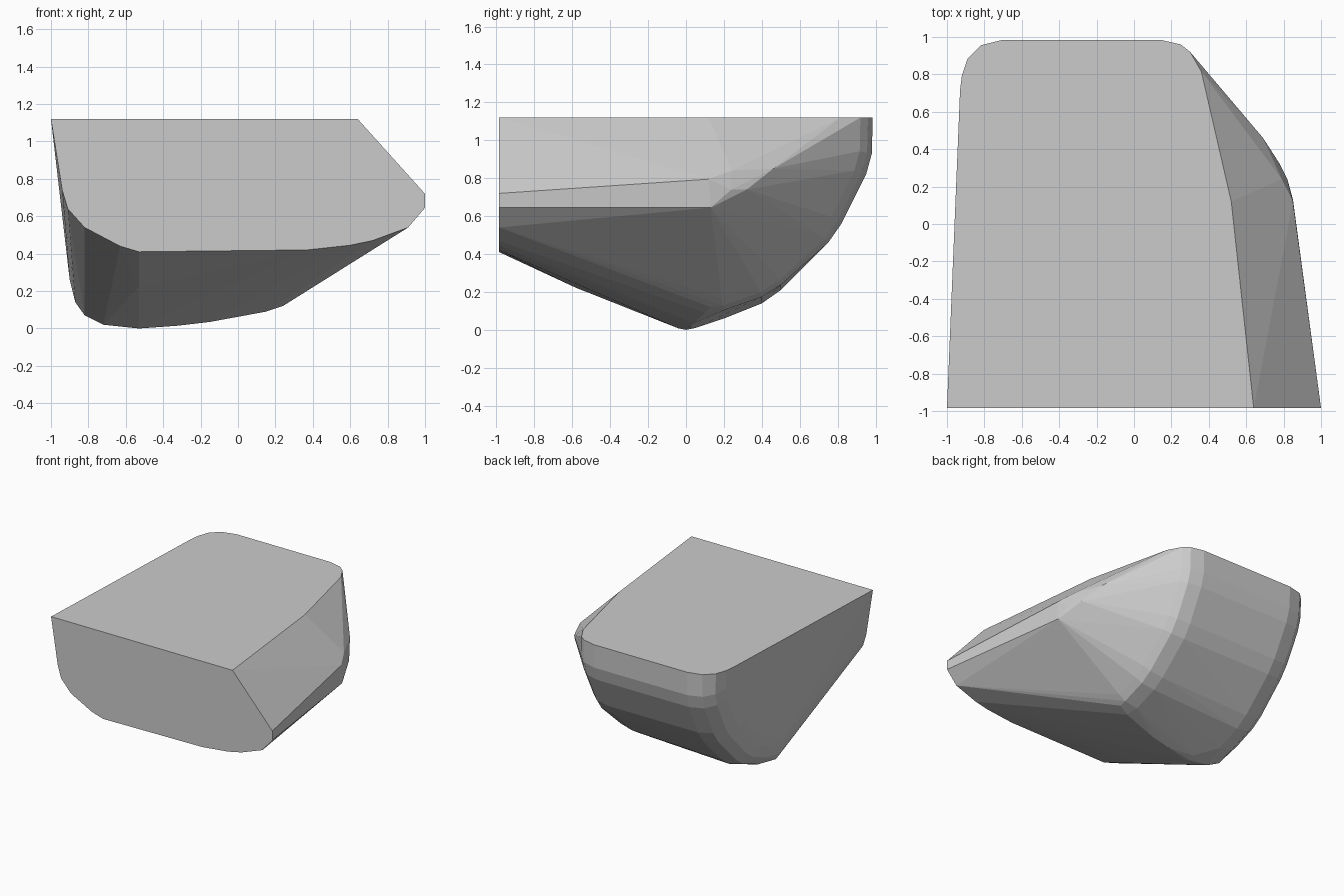
import bpy, bmesh, math

TOP, FRONT = 1.12, -0.985
points = []

# Front face outline (x, z)
front = [(-1, TOP), (0.64, TOP), (1, 0.72), (1, 0.645), (0.91, 0.54), (0.72, 0.47),
         (0.6, 0.445), (0.37, 0.42), (-0.53, 0.41), (-0.63, 0.44), (-0.82, 0.54),
         (-0.91, 0.64), (-0.94, 0.74)]
points += [(x, FRONT, z) for x, z in front]

# Keel line across the bottom (x, y, z)
points += [(-0.9, 0.02, 0.26), (-0.87, 0.02, 0.14), (-0.82, 0.01, 0.07),
           (-0.72, 0, 0.02), (-0.53, 0, 0), (-0.53, -0.04, 0.008), (-0.53, 0.05, 0.01),
           (-0.32, 0.02, 0.015), (-0.15, 0.04, 0.035), (0.15, 0.1, 0.09),
           (0.24, 0.13, 0.12), (-0.53, -0.58, 0.222)]

# Right shoulder: sloped facets between the top and the side
points += [(0.52, 0.12, TOP), (0.85, 0.12, 0.795), (0.85, 0.13, 0.645),
           (0.79, 0.24, 0.84), (0.82, 0.24, 0.74), (0.78, 0.32, 0.74),
           (0.69, 0.46, 0.85)]

# Curved back: profile (y, z) swept across x with rounded ends (x, inset)
back = [(0.2, 0.06), (0.4, 0.14), (0.5, 0.21), (0.75, 0.46), (0.82, 0.56),
        (0.95, 0.82), (0.98, 0.93), (0.985, TOP)]
ends = [(-0.93, 0.27), (-0.92, 0.19), (-0.89, 0.1), (-0.82, 0.03), (-0.7, 0),
        (0.14, 0), (0.25, 0.025), (0.3, 0.065), (0.36, 0.17)]
for y, z in back:
    length = math.hypot(y, TOP - z)
    for x, inset in ends:
        lift = 0.05 * max(0, 1 - z / 0.46) if x > 0 else 0
        lean = 0.03 * (TOP - z) if x < 0 else 0
        points.append((x + lean, y - y / length * inset,
                       z + lift + (TOP - z) / length * inset))

# Wrap the sections in one faceted shell
bm = bmesh.new()
for p in points:
    bm.verts.new(p)
hull = bmesh.ops.convex_hull(bm, input=bm.verts[:])
loose = [v for v in bm.verts if not v.link_faces]
bmesh.ops.delete(bm, geom=loose, context='VERTS')
bmesh.ops.dissolve_limit(bm, angle_limit=math.radians(1),
                         verts=bm.verts[:], edges=bm.edges[:])
bmesh.ops.recalc_face_normals(bm, faces=bm.faces[:])

mesh = bpy.data.meshes.new("faceted_block")
bm.to_mesh(mesh)
bm.free()
block = bpy.data.objects.new("faceted_block", mesh)
bpy.context.collection.objects.link(block)
